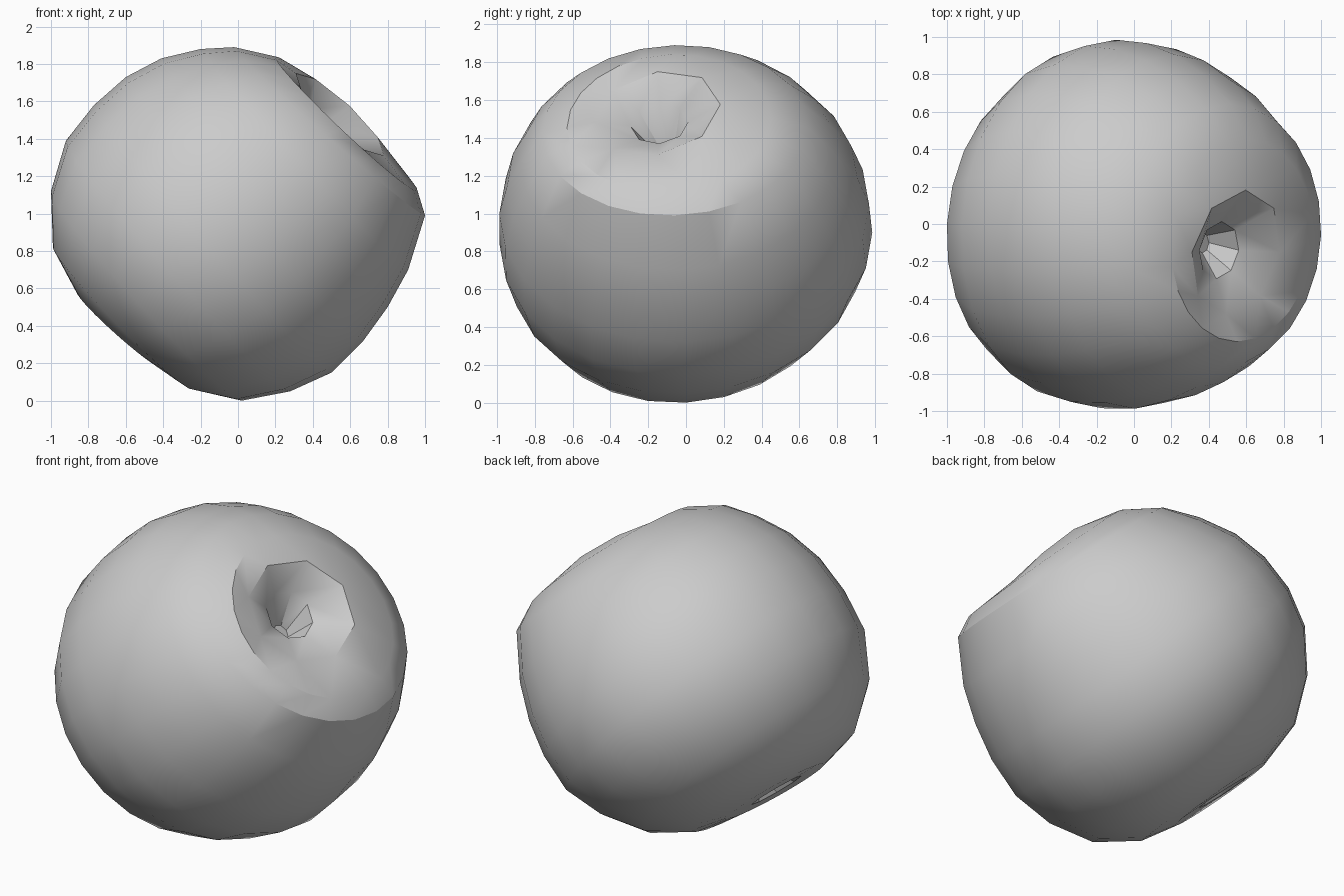
import bpy, bmesh, math
from mathutils import Vector

cube = bpy.data.objects.get("Cube")
if cube:
    bpy.data.objects.remove(cube, do_unlink=True)

grey = bpy.data.materials.new("plain grey")
grey.use_nodes = True
colour = (0.6, 0.6, 0.6, 1)
grey.diffuse_color = colour
grey.node_tree.nodes["Principled BSDF"].inputs["Base Color"].default_value = colour

# The fruit lies tipped over, with its stem hollow up and to its left
AXIS = Vector((0.74, 0, 0.67))

# Cross-section rings from the base dimple to the bottom of the stem hollow:
# upper end (x, z), lower end (x, z), y centre, lean of the back edge along the axis, sides
rings = [
    ((-0.60, 0.50), (-0.50, 0.41), 0.02, 0, 8),
    ((-0.76, 0.49), (-0.52, 0.28), 0.02, 0.01, 8),
    ((-0.86, 0.58), (-0.40, 0.17), 0.01, 0.03, 24),
    ((-0.99, 0.83), (-0.24, 0.06), 0.01, 0.05, 24),
    ((-1.00, 1.12), (0.02, 0.00), 0, 0.06, 24),
    ((-0.92, 1.39), (0.28, 0.05), 0, 0.06, 24),
    ((-0.77, 1.58), (0.50, 0.15), 0, 0.05, 24),
    ((-0.60, 1.73), (0.67, 0.32), -0.01, 0.04, 24),
    ((-0.41, 1.83), (0.80, 0.50), -0.02, 0.03, 24),
    ((-0.20, 1.88), (0.91, 0.70), -0.04, 0.03, 24),
    ((-0.02, 1.89), (1.00, 0.99), -0.06, 0.03, 24),
    ((0.20, 1.84), (0.96, 1.12), -0.09, 0.04, 24),
    ((0.31, 1.75), (0.78, 1.31), -0.15, 0.07, 8),
    ((0.35, 1.58), (0.56, 1.37), -0.14, 0.02, 8),
    ((0.33, 1.36), (0.40, 1.28), -0.10, 0, 8),
]

bm = bmesh.new()


def add_ring(upper, lower, y, lean, sides):
    upper = Vector((upper[0], y, upper[1]))
    lower = Vector((lower[0], y, lower[1]))
    centre, half = (upper + lower) / 2, (lower - upper) / 2
    side = Vector((0, 1.03 * half.length, 0)) + lean * AXIS
    angles = [math.tau * i / sides for i in range(sides)]
    return [bm.verts.new(centre + half * math.cos(a) + side * math.sin(a)) for a in angles]


def join(low, high):
    """Join two rings whose side counts divide evenly."""
    n = min(len(low), len(high))
    kl, kh = len(low) // n, len(high) // n
    for i in range(n):
        a = [low[(i * kl + j) % len(low)] for j in range(kl + 1)]
        b = [high[(i * kh + j) % len(high)] for j in range(kh + 1)]
        bm.faces.new(a + b[::-1])


# Fruit body with the stem hollow and shallow base dimple
loops = [add_ring(*r) for r in rings]
for low, high in zip(loops, loops[1:]):
    join(low, high)
bm.faces.new(loops[0][::-1])
bm.faces.new(loops[-1])
bmesh.ops.triangulate(bm, faces=[f for f in bm.faces if len(f.verts) > 4])

mesh = bpy.data.meshes.new("fruit_body")
bm.to_mesh(mesh)
bm.free()
mesh.materials.append(grey)
fruit = bpy.data.objects.new("fruit_body", mesh)
bpy.context.collection.objects.link(fruit)
bpy.context.view_layer.objects.active = fruit
fruit.select_set(True)
bpy.ops.object.shade_smooth_by_angle(angle=math.radians(32))
